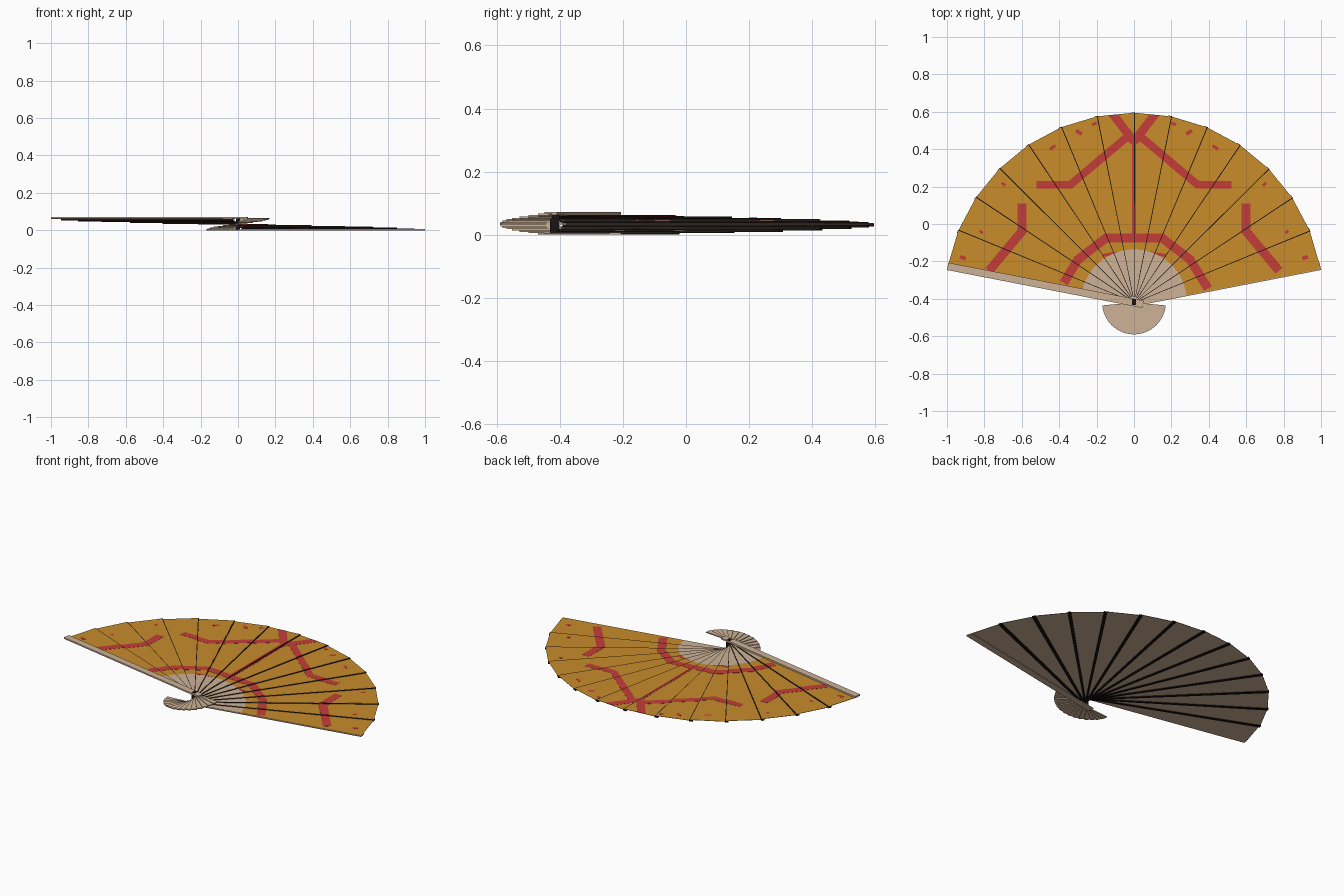
import bpy, bmesh, math
from mathutils import Vector

if "Cube" in bpy.data.objects:
    bpy.data.objects.remove(bpy.data.objects["Cube"])

# ---- main sizes
PIVOT = Vector((0, -0.42))
R, R_IN, R_TAIL = 1.015, 0.285, 0.17
N = 14                                  # panels between 15 blades
A0 = math.radians(11)
STEP = (math.pi - 2 * A0) / N
Z0, DZ = 0.006, 0.0043                  # spiral stacking of the blades


def material(name, rgb):
    m = bpy.data.materials.new(name)
    m.diffuse_color = (*rgb, 1)
    m.use_nodes = True
    m.node_tree.nodes["Principled BSDF"].inputs["Base Color"].default_value = m.diffuse_color
    return m


TAN = material("pale_wood", (0.61, 0.45, 0.31))
GOLD = material("golden_paper", (0.58, 0.265, 0.024))
RED = material("red_paint", (0.55, 0.048, 0.040))
BLACK = material("black_rib", (0.010, 0.006, 0.006))


def ray(k):
    return A0 + k * STEP


def level(k):
    return Z0 + DZ * k


def at(angle, r, side=0.0):
    """Point along a ray from the pivot, shifted sideways (+ is counter-clockwise)."""
    d = Vector((math.cos(angle), math.sin(angle)))
    return PIVOT + d * r + Vector((-d.y, d.x)) * side


def prism(bm, pts, z0, z1, top_mat=0):
    lo = [bm.verts.new((p.x, p.y, z0)) for p in pts]
    hi = [bm.verts.new((p.x, p.y, z1)) for p in pts]
    bm.faces.new(lo[::-1])
    bm.faces.new(hi).material_index = top_mat
    n = len(pts)
    for i in range(n):
        j = (i + 1) % n
        bm.faces.new((lo[i], lo[j], hi[j], hi[i]))


def finish(bm, name, mats):
    me = bpy.data.meshes.new(name)
    bm.to_mesh(me)
    bm.free()
    for m in mats:
        me.materials.append(m)
    ob = bpy.data.objects.new(name, me)
    bpy.context.collection.objects.link(ob)
    return ob


def cross(a, b):
    return a.x * b.y - a.y * b.x


def clip(poly, wedge):
    """Clip a polygon to a convex counter-clockwise wedge."""
    for i, a in enumerate(wedge):
        e = wedge[(i + 1) % len(wedge)] - a
        out = []
        for j, q in enumerate(poly):
            p = poly[j - 1]
            dp, dq = cross(e, p - a), cross(e, q - a)
            if (dp >= 0) != (dq >= 0):
                out.append(p.lerp(q, dp / (dp - dq)))
            if dq >= 0:
                out.append(q)
        poly = out
        if len(poly) < 3:
            return []
    return poly


def area(poly):
    return sum(cross(poly[i - 1], poly[i]) for i in range(len(poly))) / 2


# ---- folded leaf: tan near the pivot, gold outside, stepped upward
bm = bmesh.new()
wedges = []
for k in range(N):
    side = -0.015 if k == 0 else 0.0
    a, b, z = ray(k), ray(k + 1), level(k)
    ia, oa, ob_, ib = at(a, R_IN, side), at(a, R, side), at(b, R), at(b, R_IN)
    wedges.append([ia, oa, ob_, ib])
    prism(bm, [at(a, 0.02, side), ia, ib, at(b, 0.02)], z - 0.0015, z)
    prism(bm, wedges[-1], z - 0.0015, z, 1)
finish(bm, "leaf_panels", [TAN, GOLD])

# ---- painted red bands, drawn as strokes and cut to every panel
strokes = [  # half width, points of the path
    (0.024, [(-0.375, -0.315), (-0.30, -0.19), (-0.15, -0.075), (0.15, -0.075),
             (0.30, -0.19), (0.395, -0.345)]),
    (0.012, [(0, -0.07), (0, 0.47)]),
]
for s in (-1, 1):
    strokes += [
        (0.023, [(s * 0.0, 0.44), (s * 0.13, 0.61)]),
        (0.021, [(s * 0.02, 0.48), (s * 0.34, 0.21), (s * 0.52, 0.21)]),
        (0.024, [(s * 0.60, 0.11), (s * 0.60, -0.04), (s * 0.775, -0.25)]),
        (0.008, [(s * 0.07, -0.153), (s * 0.17, -0.168)]),
        # small flecks near the rim
        (0.010, [(s * 0.90, -0.185), (s * 0.93, -0.175)]),
        (0.008, [(s * 0.81, -0.05), (s * 0.825, -0.035)]),
        (0.008, [(s * 0.69, 0.205), (s * 0.705, 0.22)]),
        (0.010, [(s * 0.28, 0.48), (s * 0.31, 0.50)]),
        (0.008, [(s * 0.20, 0.54), (s * 0.225, 0.53)]),
        (0.008, [(s * 0.42, 0.42), (s * 0.45, 0.40)]),
    ]
quads = []
for hw, path in strokes:
    pts = [Vector(p) for p in path]
    for i, (p, q) in enumerate(zip(pts, pts[1:])):
        d = (q - p).normalized()
        n = Vector((-d.y, d.x)) * hw
        p2 = p - d * hw * 0.4 * (i > 0)              # overlap at the joints
        q2 = q + d * hw * 0.4 * (i < len(pts) - 2)
        quads.append([p2 - n, q2 - n, q2 + n, p2 + n])
bm = bmesh.new()
for k, w in enumerate(wedges):
    for quad in quads:
        poly = clip(quad, w)
        if poly and area(poly) > 1e-5:
            prism(bm, poly, level(k) - 0.0005, level(k) + 0.0008)
finish(bm, "painted_bands", [RED])

# ---- black ribs under the clockwise edge of each panel
bm = bmesh.new()
for k in range(1, N):
    a, z = ray(k), level(k)
    prism(bm, [at(a, 0.03, -0.003), at(a, R + 0.002, -0.005),
               at(a, R + 0.002, 0.014), at(a, 0.03, 0.008)], z - 0.010, z - 0.001)
finish(bm, "ribs", [BLACK])

# ---- rounded tails behind the pivot, a small spiral stair
bm = bmesh.new()
half = STEP * 0.52
for k in range(N + 1):
    a = ray(k) + math.pi
    arc = [at(a + half * t / 2, R_TAIL) for t in range(-2, 3)]
    prism(bm, [PIVOT.copy()] + arc, level(k) - 0.006, level(k))
finish(bm, "blade_tails", [TAN])

# ---- guard sticks on both outer sides
for name, k, z0, z1, top in (("lower_guard", 0, 0.0, 0.0045, 0.02),
                             ("upper_guard", N, level(N) - 0.004, level(N) + 0.005, 0.02)):
    a = ray(k)
    bm = bmesh.new()
    prism(bm, [at(a, -0.05, -0.020), at(a, R, -0.020), at(a, R, top), at(a, -0.05, top)], z0, z1)
    finish(bm, name, [TAN])

# ---- pivot pin
bm = bmesh.new()
prism(bm, [PIVOT + Vector(p) for p in ((-0.011, -0.012), (0.011, -0.012),
                                       (0.011, 0.018), (-0.011, 0.018))], 0.001, 0.072)
finish(bm, "pivot_pin", [BLACK])
